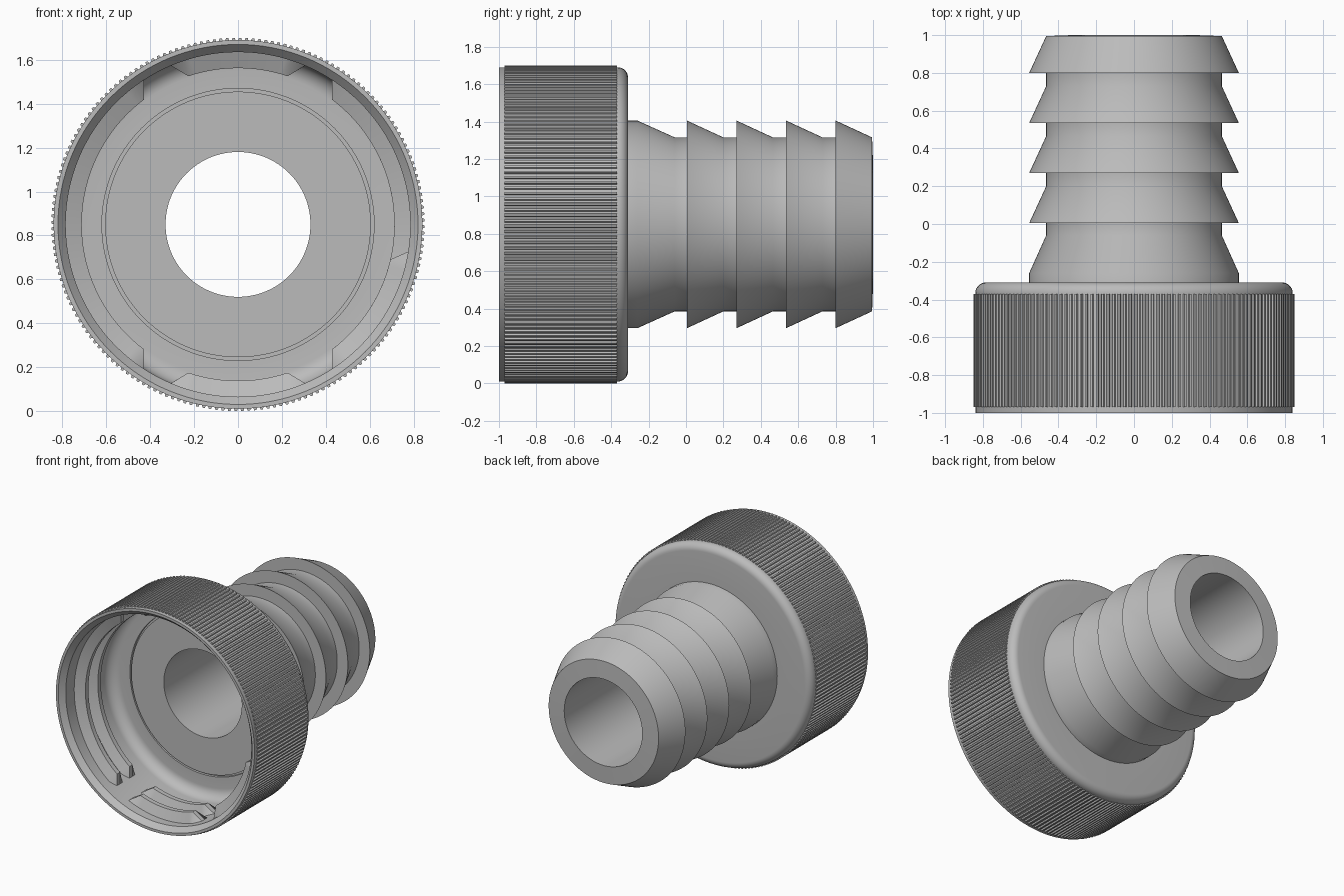
import bpy, bmesh, math

if "Cube" in bpy.data.objects:
    bpy.data.objects.remove(bpy.data.objects["Cube"], do_unlink=True)

AXIS_Z = 0.85
GREY = (0.5, 0.5, 0.5, 1.0)
mat = bpy.data.materials.new("grey plastic")
mat.use_nodes = True
mat.diffuse_color = GREY
mat.node_tree.nodes["Principled BSDF"].inputs["Base Color"].default_value = GREY


def point(r, angle, y):
    return (r * math.cos(angle), y, AXIS_Z + r * math.sin(angle))


def finish(name, bm):
    bmesh.ops.recalc_face_normals(bm, faces=bm.faces)
    mesh = bpy.data.meshes.new(name)
    bm.to_mesh(mesh)
    bm.free()
    mesh.materials.append(mat)
    ob = bpy.data.objects.new(name, mesh)
    bpy.context.collection.objects.link(ob)
    bpy.ops.object.select_all(action="DESELECT")
    ob.select_set(True)
    bpy.context.view_layer.objects.active = ob
    bpy.ops.object.shade_smooth_by_angle(angle=math.radians(30))
    return ob


def bridge(bm, a, b):
    n = len(a)
    for i in range(n):
        j = (i + 1) % n
        bm.faces.new((a[i], a[j], b[j], b[i]))


def lathe(name, profile, steps=128):
    """Revolve a closed (radius, y) profile around the y axis."""
    bm = bmesh.new()
    rings = [[bm.verts.new(point(r, math.tau * i / steps, y)) for r, y in profile]
             for i in range(steps)]
    for i in range(steps):
        bridge(bm, rings[i], rings[(i + 1) % steps])
    return finish(name, bm)


def arc(r, y, radius, start, end, n=8):
    """Fillet points in the (radius, y) plane."""
    angles = [math.radians(start + (end - start) * i / n) for i in range(n + 1)]
    return [(r + radius * math.cos(a), y + radius * math.sin(a)) for a in angles]


# Cap: hollow cup with rounded back edge, filleted floor and chamfered lip
cap = [(0.82, -1.0), (0.84, -1.0)]
cap += arc(0.785, -0.365, 0.055, 0, 90)
cap += [(0.54, -0.31), (0.54, -0.40), (0.62, -0.40), (0.62, -0.42)]
cap += arc(0.705, -0.50, 0.08, 90, 0)
cap += [(0.785, -0.96)]
lathe("cap", cap)

# Hose fitting: flange inside the cap, then a barbed stem
stem = [(0.33, -0.425), (0.605, -0.425), (0.605, -0.39), (0.555, -0.39),
        (0.555, -0.26), (0.465, -0.06)]
for k in range(4):
    y = 0.005 + 0.265 * k
    stem += [(0.465, y), (0.555, y)]
    stem += [(0.465, y + 0.195)]
stem += [(0.33, 1.0)]
lathe("hose_fitting", stem)

# Knurled grip: toothed band around the cap
TEETH = 180
bm = bmesh.new()
tooth = [(0.0, 0.837), (0.35, 0.837), (0.5, 0.85), (0.85, 0.85)]
rings = []
for t in range(TEETH):
    for offset, r in tooth:
        a = math.tau * (t + offset) / TEETH
        rings.append([bm.verts.new(point(rad, a, y)) for rad, y in
                      ((0.825, -0.97), (r, -0.97), (r, -0.37), (0.825, -0.37))])
for i, ring in enumerate(rings):
    bridge(bm, ring, rings[(i + 1) % len(rings)])
finish("knurled_grip", bm)

# Internal thread: a two-turn helix broken into segments with sloped ends
ROOT, CREST, PITCH, TURNS = 0.788, 0.712, 0.15, 2.1
START = -9
bm = bmesh.new()


def rib(mid, half_crest, half_root):
    """One thread segment, clockwise seen from the front; angles in degrees."""
    lo, hi = mid - half_root, mid + half_root
    first, last = START - 360 * TURNS, START
    lo, hi = max(lo, first), min(hi, last)
    if hi - lo < 10:
        return
    n = max(8, int((hi - lo) / 3))
    ramp_lo = max(mid - half_crest, lo + 4)
    ramp_hi = min(mid + half_crest, hi - 4)
    inner = [ramp_lo + (ramp_hi - ramp_lo) * i / n for i in range(n + 1)]
    sections = []
    for deg in [lo] + inner + [hi]:
        r = ROOT - 0.001 if deg in (lo, hi) else CREST
        y = -0.88 + PITCH * (START - deg) / 360
        a = math.radians(deg)
        sections.append([bm.verts.new(point(rad, a, y + dy)) for rad, dy in
                         ((ROOT, -0.05), (r, -0.018), (r, 0.018), (ROOT, 0.05))])
    for s, e in zip(sections, sections[1:]):
        bridge(bm, s, e)
    bm.faces.new(sections[0])
    bm.faces.new(sections[-1])


for turn in range(4):
    base = -360 * turn
    for side in (0, 180):
        rib(base + side, 53, 57)
        rib(base + side + 90, 18.5, 23)
finish("internal_thread", bm)
